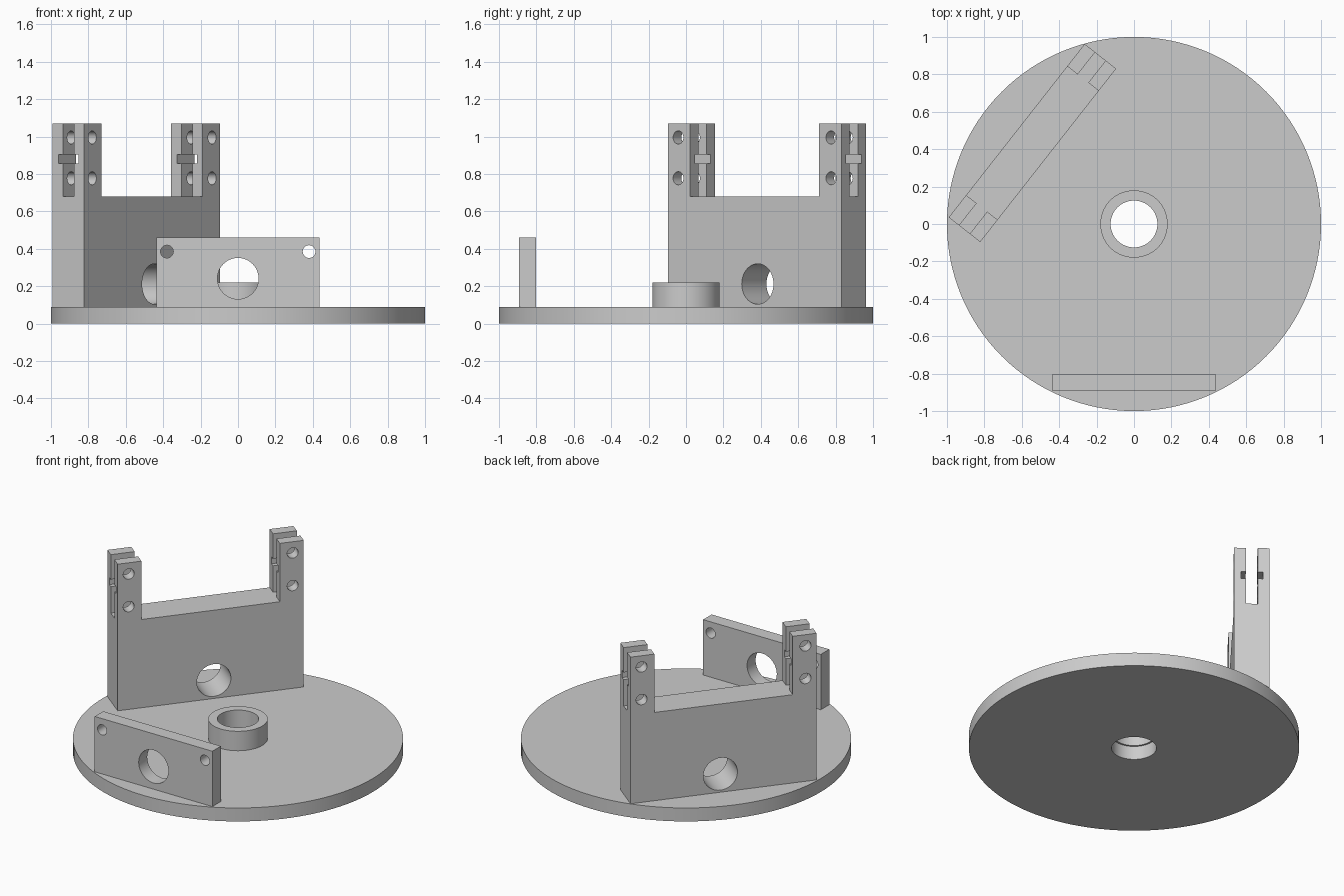
import bpy, bmesh, math
from mathutils import Matrix, Vector

if "Cube" in bpy.data.objects:
    bpy.data.objects.remove(bpy.data.objects["Cube"], do_unlink=True)

grey = bpy.data.materials.new("light grey")
grey.use_nodes = True
grey.diffuse_color = (0.6, 0.6, 0.6, 1)
grey.node_tree.nodes["Principled BSDF"].inputs["Base Color"].default_value = (0.6, 0.6, 0.6, 1)


def finish(name, bm):
    bmesh.ops.recalc_face_normals(bm, faces=bm.faces)
    mesh = bpy.data.meshes.new(name)
    bm.to_mesh(mesh)
    bm.free()
    mesh.materials.append(grey)
    obj = bpy.data.objects.new(name, mesh)
    bpy.context.collection.objects.link(obj)
    return obj


def prism(name, profile, length):
    """Extrude a (y, z) profile along x, centred on x = 0."""
    bm = bmesh.new()
    face = bm.faces.new([bm.verts.new((-length / 2, y, z)) for y, z in profile])
    new = bmesh.ops.extrude_face_region(bm, geom=[face])["geom"]
    bmesh.ops.translate(bm, vec=(length, 0, 0),
                        verts=[v for v in new if isinstance(v, bmesh.types.BMVert)])
    return finish(name, bm)


def rod(x, z, r):
    """Round cutter along y."""
    bm = bmesh.new()
    bmesh.ops.create_cone(bm, cap_ends=True, segments=48, radius1=r, radius2=r, depth=1,
                          matrix=Matrix.Translation((x, 0, z)) @ Matrix.Rotation(math.pi / 2, 4, "X"))
    return finish("hole_cutter", bm)


def cut(obj, cutters):
    for c in cutters:
        c.hide_render = True
        mod = obj.modifiers.new("cut", "BOOLEAN")
        mod.operation, mod.solver, mod.object = "DIFFERENCE", "EXACT", c
    deps = bpy.context.evaluated_depsgraph_get()
    mesh = bpy.data.meshes.new_from_object(obj.evaluated_get(deps))
    obj.modifiers.clear()
    obj.data = mesh
    for c in cutters:
        bpy.data.objects.remove(c, do_unlink=True)


def smooth(obj):
    bpy.ops.object.select_all(action="DESELECT")
    obj.select_set(True)
    bpy.context.view_layer.objects.active = obj
    bpy.ops.object.shade_smooth_by_angle(angle=math.radians(30))


# Round base with raised collar, turned from one profile
BASE, STEPS = 0.09, 128
profile = [(0.136, 0), (1, 0), (1, BASE), (0.18, BASE), (0.18, 0.22),
           (0.125, 0.22), (0.125, BASE), (0.136, BASE)]
bm = bmesh.new()
rings = [[bm.verts.new((r * math.cos(a), r * math.sin(a), z)) for r, z in profile]
         for a in (math.tau * i / STEPS for i in range(STEPS))]
n = len(profile)
for i in range(STEPS):
    a, b = rings[i], rings[(i + 1) % STEPS]
    for j in range(n):
        k = (j + 1) % n
        bm.faces.new((a[j], b[j], b[k], a[k]))
base = finish("round_base", bm)

# Low front plate with three holes
half = 0.045
plate = prism("front_plate", [(-half, BASE), (half, BASE), (half, 0.46), (-half, 0.46)], 0.87)
cut(plate, [rod(0, 0.241, 0.11)] + [rod(s * 0.38, 0.385, 0.034) for s in (-1, 1)])
plate.location.y = -0.847

# Tall bracket: forked section with nut grooves, opened between its two posts
T, S, G = 0.107, 0.036, 0.067        # half thickness, half slot, half groove width
LONG, SEAT, TOP = 1.178, 0.68, 1.07
side = [(S, SEAT), (S, 0.856), (G, 0.856), (G, 0.904), (S, 0.904), (S, TOP), (T, TOP), (T, BASE)]
bracket = prism("tall_bracket", side + [(-y, z) for y, z in reversed(side)], LONG)
opening = prism("opening_cutter", [(-0.3, SEAT), (0.3, SEAT), (0.3, 1.3), (-0.3, 1.3)],
                LONG - 2 * 0.151)
pins = [rod(s * (LONG / 2 - 0.07), z, 0.035) for s in (-1, 1) for z in (0.777, 0.995)]
cut(bracket, [opening, rod(0.02, 0.212, 0.108)] + pins)
bracket.location = Vector((-0.543, 0.433, 0))
bracket.rotation_euler.z = math.radians(51.9)

for part in (base, plate, bracket):
    smooth(part)
